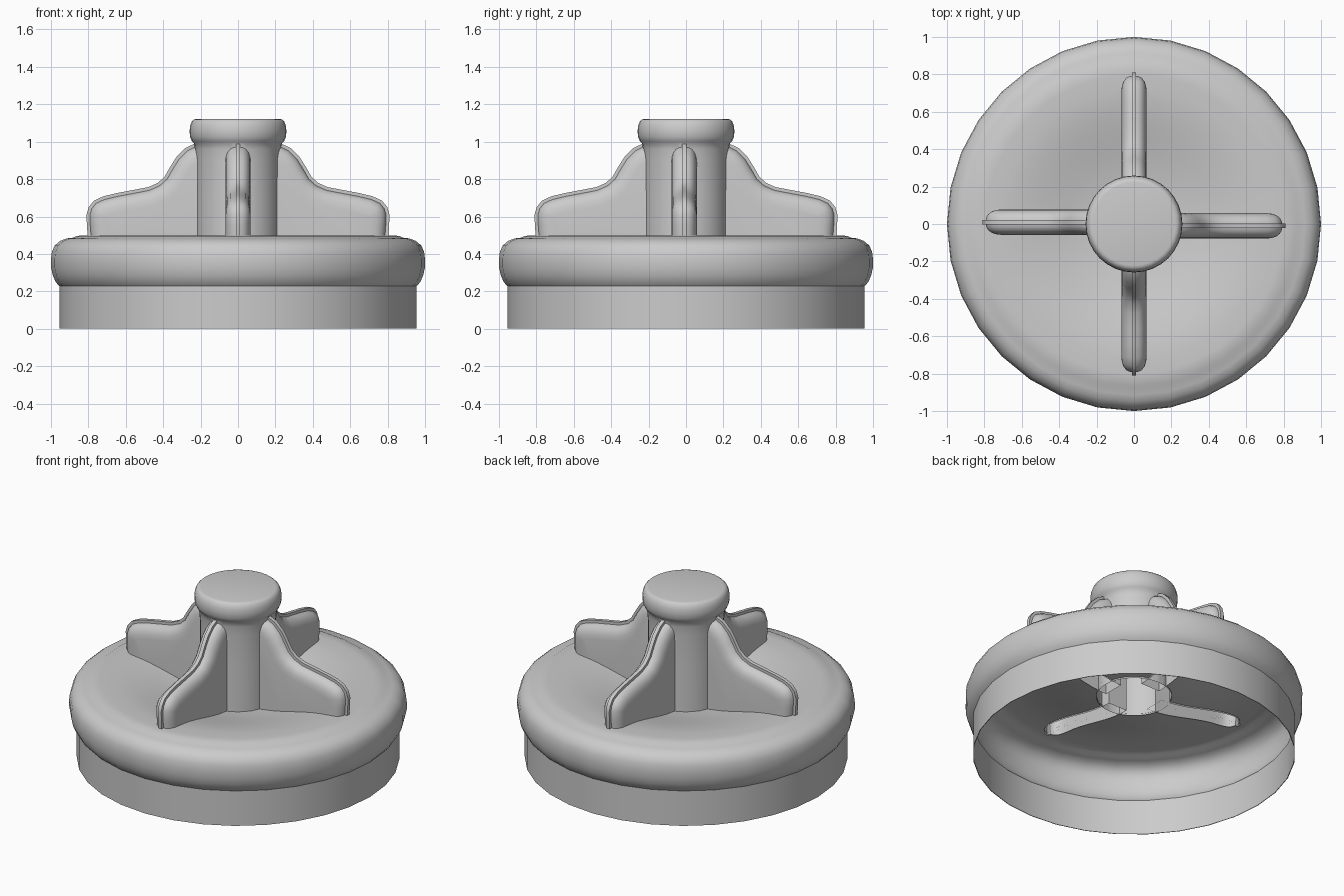
import bpy, bmesh, math
from mathutils import Vector, Matrix

if "Cube" in bpy.data.objects:
    bpy.data.objects.remove(bpy.data.objects["Cube"])

SIDES = 32


def finish(name, bm):
    bmesh.ops.recalc_face_normals(bm, faces=bm.faces)
    me = bpy.data.meshes.new(name)
    bm.to_mesh(me)
    bm.free()
    ob = bpy.data.objects.new(name, me)
    bpy.context.collection.objects.link(ob)
    return ob


def lathe(name, profile, cap=False):
    bm = bmesh.new()
    rings = [[bm.verts.new((r * math.cos(a), r * math.sin(a), z))
              for a in (2 * math.pi * i / SIDES for i in range(SIDES))]
             for r, z in profile]
    for a, b in zip(rings, rings[1:]):
        for i in range(SIDES):
            j = (i + 1) % SIDES
            bm.faces.new((a[i], a[j], b[j], b[i]))
    if cap:
        bm.faces.new(rings[0])
        bm.faces.new(rings[-1])
    return finish(name, bm)


def dish_z(r):
    t = min(max((r - 0.15) / 0.6, 0), 1)
    return 0.40 + 0.098 * t * t * (3 - 2 * t)


def apply_mods(ob):
    dg = bpy.context.evaluated_depsgraph_get()
    me = bpy.data.meshes.new_from_object(ob.evaluated_get(dg))
    ob.modifiers.clear()
    ob.data = me


def smooth(ob, deg=38):
    ob.data.shade_smooth()
    ob.data.set_sharp_from_angle(angle=math.radians(deg))


# Fins: rounded plates with a thin raised ridge along the edge
EDGE = [(0.15, 1.0), (0.22, 0.995), (0.28, 0.967), (0.328, 0.92), (0.363, 0.865),
        (0.393, 0.812), (0.428, 0.78), (0.48, 0.757), (0.56, 0.742), (0.65, 0.725),
        (0.72, 0.708), (0.77, 0.685), (0.798, 0.65), (0.81, 0.61), (0.808, 0.55),
        (0.803, 0.46)]
LAYERS = [(0.068, 0.10), (0.064, 0.07), (0.056, 0.048), (0.042, 0.03),
          (0.026, 0.021), (0.012, 0.018), (0.012, 0.0)]
LAYERS += [(-y, d) for y, d in reversed(LAYERS)]
SINK = 0.012


def inset(d):
    pts = []
    for i, (r, z) in enumerate(EDGE):
        a, b = EDGE[max(i - 1, 0)], EDGE[min(i + 1, len(EDGE) - 1)]
        t = Vector((b[0] - a[0], b[1] - a[1])).normalized()
        pts.append([r + t.y * d, z - t.x * d])
    pts[0][0] = 0.15
    tip = pts[-1][0]
    pts[-1][1] = dish_z(tip) - SINK
    for k in range(1, 11):
        r = tip + (0.15 - tip) * k / 10
        pts.append([r, dish_z(r) - SINK])
    return pts


bm = bmesh.new()
for k in range(4):
    shift = -0.01 if k % 2 == 0 else 0.0
    rot = Matrix.Rotation(k * math.pi / 2, 3, 'Z')
    loops = [[bm.verts.new(rot @ Vector((r, y + shift, z))) for r, z in inset(d)]
             for y, d in LAYERS]
    n = len(loops[0])
    for a, b in zip(loops, loops[1:]):
        for i in range(n):
            j = (i + 1) % n
            bm.faces.new((a[i], a[j], b[j], b[i]))
    bm.faces.new(loops[0])
    bm.faces.new(loops[-1])
fins = finish("fin_cutter", bm)
fins.hide_render = True

# Cap body: open skirt, bulging rim and dished top in a thin shell
prof = [(0.955, 0), (0.955, 0.228), (0.975, 0.25), (0.99, 0.285), (0.999, 0.325),
        (1.0, 0.37), (0.995, 0.41), (0.98, 0.445), (0.95, 0.47), (0.915, 0.483),
        (0.88, 0.487), (0.862, 0.497)]
prof += [(r, dish_z(r)) for r in
         (0.80, 0.72, 0.66, 0.6, 0.54, 0.48, 0.42, 0.36, 0.3, 0.222)]
body = lathe("cap_body", prof)
sol = body.modifiers.new("shell", 'SOLIDIFY')
sol.thickness = 0.004
sol.offset = -1
cut = body.modifiers.new("slots", 'BOOLEAN')
cut.operation = 'DIFFERENCE'
cut.solver = 'EXACT'
cut.object = fins

# Knob: column with rounded head, merged with the fins
knob = lathe("knob_with_fins", [
    (0.224, 0.39), (0.224, 0.7), (0.225, 0.9), (0.23, 0.96), (0.236, 0.992),
    (0.246, 1.002), (0.256, 1.025), (0.259, 1.055), (0.256, 1.085), (0.247, 1.108),
    (0.236, 1.119), (0.222, 1.122)], cap=True)
uni = knob.modifiers.new("fins", 'BOOLEAN')
uni.operation = 'UNION'
uni.solver = 'EXACT'
uni.object = fins

for ob in (body, knob):
    apply_mods(ob)
bpy.data.objects.remove(fins)

# Open the hollow underside of the knob
bm = bmesh.new()
bm.from_mesh(knob.data)
under = [f for f in bm.faces
         if f.normal.z < -0.7 and f.calc_center_median().z < 0.53]
bmesh.ops.delete(bm, geom=under, context='FACES')
bm.to_mesh(knob.data)
bm.free()

for ob in (body, knob):
    smooth(ob)
